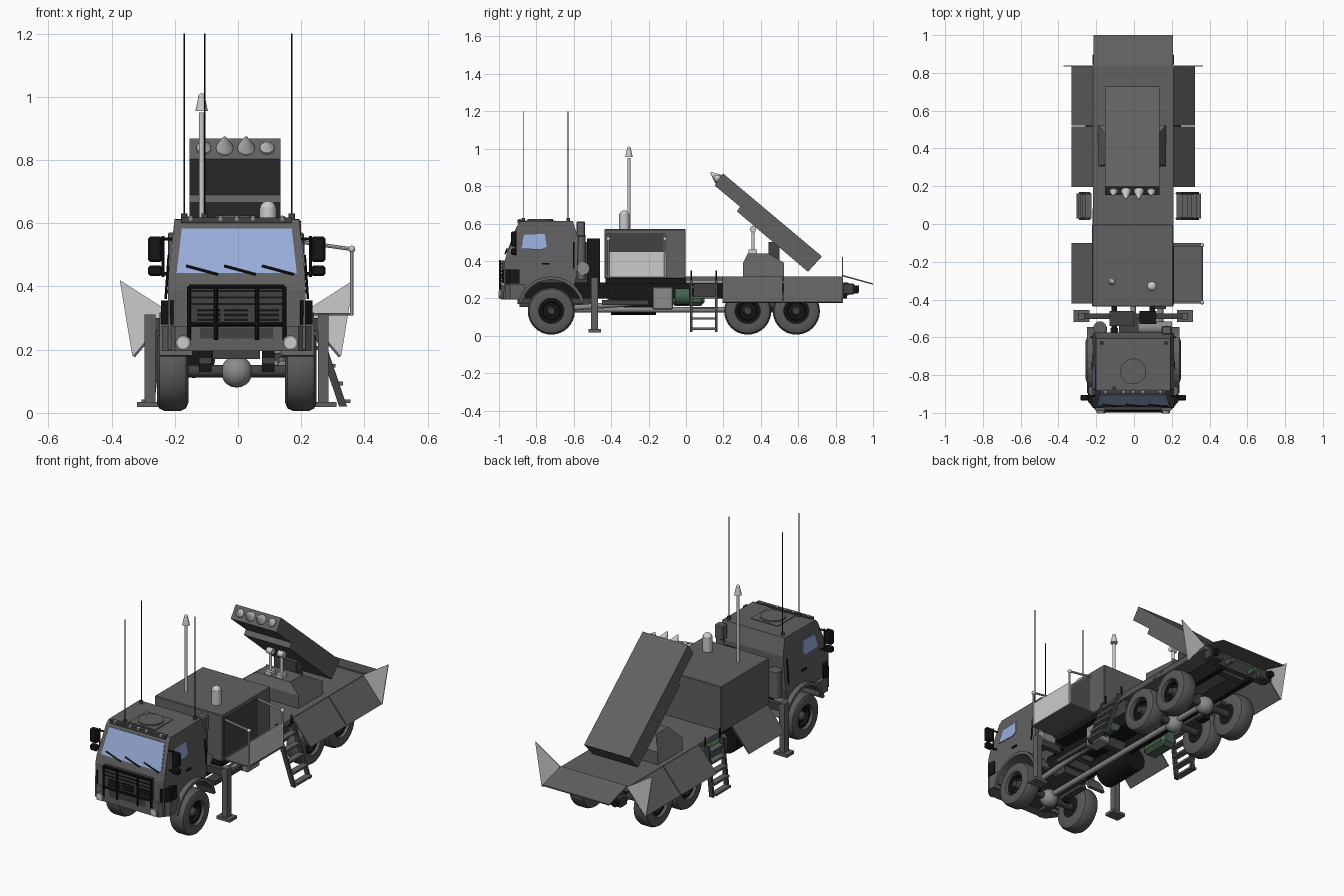
import bpy, bmesh, math
from mathutils import Vector, Matrix

if "Cube" in bpy.data.objects:
    bpy.data.objects.remove(bpy.data.objects["Cube"])

def mat(name, r, g, b):
    m = bpy.data.materials.new(name)
    m.diffuse_color = (r, g, b, 1)
    m.use_nodes = True
    m.node_tree.nodes["Principled BSDF"].inputs["Base Color"].default_value = m.diffuse_color
    return m

BODY = mat("body grey", .12, .12, .12)
DARK = mat("dark grey", .055, .055, .055)
BLACK = mat("black", .008, .008, .008)
TYRE = mat("tyre grey", .10, .10, .10)
LIGHT = mat("light grey", .6, .6, .6)
STEEL = mat("steel grey", .26, .26, .26)
GLASS = mat("window blue", .32, .42, .7)
GREEN = mat("tank green", .06, .12, .07)

def make(name, bm, m, smooth=False):
    bmesh.ops.recalc_face_normals(bm, faces=bm.faces[:])
    me = bpy.data.meshes.new(name)
    bm.to_mesh(me)
    bm.free()
    me.materials.append(m)
    ob = bpy.data.objects.new(name, me)
    bpy.context.collection.objects.link(ob)
    if smooth:
        bpy.context.view_layer.objects.active = ob
        ob.select_set(True)
        bpy.ops.object.shade_smooth_by_angle(angle=math.radians(35))
        ob.select_set(False)
    return ob

def box(name, x, y, z, m, bevel=0):
    bm = bmesh.new()
    bmesh.ops.create_cube(bm, size=1)
    for v in bm.verts:
        v.co = Vector([(a[0] + a[1]) / 2 + c * (a[1] - a[0]) for a, c in zip((x, y, z), v.co)])
    if bevel:
        bmesh.ops.bevel(bm, geom=bm.edges[:], offset=bevel, segments=1, affect='EDGES')
    return make(name, bm, m)

def rod(name, a, b, r, m, r2=None, seg=16):
    a, b = Vector(a), Vector(b)
    d = b - a
    bm = bmesh.new()
    bmesh.ops.create_cone(bm, cap_ends=True, segments=seg, radius1=r, radius2=r if r2 is None else r2, depth=d.length)
    bm.transform(Matrix.Translation((a + b) / 2) @ d.to_track_quat('Z', 'Y').to_matrix().to_4x4())
    return make(name, bm, m, seg > 8)

def ball(name, c, r, m):
    bm = bmesh.new()
    bmesh.ops.create_uvsphere(bm, u_segments=16, v_segments=10, radius=r)
    bm.transform(Matrix.Translation(c))
    return make(name, bm, m, True)

def sweep(name, pts, d, m):
    """Flat polygon extruded along vector d."""
    bm = bmesh.new()
    f = bm.faces.new([bm.verts.new(p) for p in pts])
    r = bmesh.ops.extrude_face_region(bm, geom=[f])
    bmesh.ops.translate(bm, vec=Vector(d), verts=[g for g in r['geom'] if isinstance(g, bmesh.types.BMVert)])
    return make(name, bm, m)

def side(name, yz, x0, x1, m):
    return sweep(name, [(x0, y, z) for y, z in yz], (x1 - x0, 0, 0), m)

def lathe_x(name, prof, c, m, sx):
    """Profile of (x, radius) spun round the x axis."""
    bm = bmesh.new()
    vs = [bm.verts.new((c[0] + sx * x, c[1], c[2] + r)) for x, r in prof]
    es = [bm.edges.new((vs[i], vs[i + 1])) for i in range(len(vs) - 1)]
    bmesh.ops.spin(bm, geom=vs + es, cent=c, axis=(1, 0, 0), angle=math.tau, steps=32)
    bmesh.ops.remove_doubles(bm, verts=bm.verts[:], dist=.0005)
    return make(name, bm, m, True)

def arc(r, a0, a1, n, c=(-.72, .135)):
    return [(c[0] + r * math.cos(math.radians(a0 + (a1 - a0) * i / n)),
             c[1] + r * math.sin(math.radians(a0 + (a1 - a0) * i / n))) for i in range(n + 1)]

CX = -.004
# wheels and axles
TP = [(-.05, .06), (-.05, .1), (-.042, .118), (-.025, .126), (.025, .126), (.042, .118), (.05, .1), (.046, .068), (.03, .064)]
HP = [(-.048, .062), (.03, .066), (.03, .05), (.012, .045), (.012, .0)]
for wy in (-.72, .33, .59):
    for s in (-1, 1):
        c = Vector((CX + s * .203, wy, .132))
        lathe_x("tyre", TP, c, TYRE, s)
        lathe_x("rim", HP, c, BLACK, s)
        rod("hub", c, c + Vector((s * .04, 0, 0)), .03, DARK, .018)
        rod("inner_wheel_disc", c - Vector((s * .049, 0, 0)), c - Vector((s * .045, 0, 0)), .07, GLASS if s > 0 else BLACK)
    rod("axle", (-.17, wy, .132), (.16, wy, .132), .02, DARK)
    ball("differential", (CX, wy, .13), .05, STEEL)

# chassis
for s in (-1, 1):
    x = CX + s * .1
    box("chassis_rail", (x - .015, x + .015), (-.95, .86), (.2, .285), BLACK)
    for wy in (-.72, .46):
        box("leaf_spring", (x - .02, x + .02), (wy - .17, wy + .17), (.155, .175), DARK)
        box("spring_bracket", (x - .02, x + .02), (wy - .03, wy + .03), (.13, .2), BLACK)
for y in (-.9, -.5, -.2, .1, .46, .8):
    box("cross_member", (-.1, .1), (y - .02, y + .02), (.21, .27), DARK)
rod("drive_shaft", (CX, -.72, .14), (CX, .59, .14), .015, STEEL)
box("engine", (-.08, .07), (-.9, -.5), (.17, .33), DARK)
rod("brake_pipe", (.14, -.6, .15), (.14, -.2, .18), .015, STEEL)
rod("air_tank", (-.14, -.4, .18), (-.14, -.16, .18), .07, BLACK)
box("fuel_tank", (-.22, -.12), (-.08, .1), (.16, .28), GREEN, .02)
box("tool_box", (.11, .19), (-.18, -.07), (.14, .26), STEEL, .006)
rod("side_tank", (.16, -.06, .21), (.16, .02, .21), .045, GREEN)
box("valve_box", (.12, .2), (.04, .17), (.2, .28), DARK)
box("step_board", (.11, .17), (-.45, -.2), (.165, .19), DARK)

# cab shell, narrowing above the waist
def hw(z):
    return .217 - max(0, z - .43) * .11
prof = [(-.975, .2), (-.972, .39), (-.96, .435), (-.9, .592), (-.882, .612), (-.605, .614), (-.575, .52), (-.582, .33)]
prof += arc(.165, 45, 155, 8)
cab = side("cab", prof, -1, 1, BODY)
for v in cab.data.vertices:
    v.co.x = CX + v.co.x * hw(v.co.z)

def wind(x, z, off=.003):
    return Vector((x + CX, -.96 + (z - .435) * .382 - off, z))
sweep("windshield", [wind(-.19, .443), wind(.19, .443), wind(.174, .583), wind(-.174, .583)], (0, .004, 0), GLASS)
for x in (-.13, -.01, .11):
    rod("wiper", wind(x - .03, .465, .008), wind(x + .07, .438, .008), .004, BLACK, seg=6)
for s in (-1, 1):
    w = [(-.885, .465), (-.865, .54), (-.755, .545), (-.745, .475), (-.77, .46)]
    sweep("side_window", [(CX + s * (hw(z) + .003), y, z) for y, z in w], (-s * .005, 0, 0), GLASS)
    box("door_handle", sorted((CX + s * .215, CX + s * .222)), (-.77, -.73), (.38, .39), BLACK)
    # front mudguard, corner panel, headlight
    side("front_mudguard", arc(.182, 15, 165, 12) + arc(.165, 165, 15, 12), CX + s * .14, CX + s * .245, BODY)
    sweep("corner_panel", [(CX + s * .2, -.985, .28), (CX + s * .24, -.94, .28), (CX + s * .24, -.94, .355), (CX + s * .2, -.985, .355)], (0, .05, 0), BLACK)
    hx = CX + s * .17
    rod("headlight", (hx, -.97, .222), (hx, -1.0, .222), .024, STEEL)
    rod("headlight_lens", (hx, -.999, .222), (hx, -1.003, .222), .018, LIGHT)
    # mirrors
    mx = CX + s * .258
    box("large_mirror", (mx - .022, mx + .022), (-.935, -.905), (.478, .558), BLACK, .006)
    box("small_mirror", (mx - .022, mx + .022), (-.935, -.905), (.433, .466), BLACK, .006)
    for z in (.55, .44):
        rod("mirror_arm", (CX + s * .2, -.91, z), (mx, -.915, z), .005, BLACK, seg=8)
    rod("mirror_post", (mx - s * .025, -.91, .43), (mx - s * .025, -.91, .56), .005, BLACK, seg=8)
    rod("grab_rail", (CX + s * .225, -.6, .36), (CX + s * .215, -.6, .5), .004, BLACK, seg=8)
# grille, bumper and front guard
box("grille_panel", (-.157, .147), (-.984, -.96), (.28, .402), DARK)
for z in (.295, .31, .325):
    for x in (-.13, -.044, .055):
        box("grille_slot", (x, x + .075), (-.988, -.98), (z - .005, z + .004), BLACK)
for z in (.345, .365, .385):
    box("grille_bar", (-.15, .14), (-.987, -.98), (z - .003, z + .003), BLACK)
plan = [(-.24, -.86), (-.24, -.94), (-.2, -.99), (.192, -.99), (.232, -.94), (.232, -.86)]
sweep("bumper", [(x, y, .195) for x, y in plan], (0, 0, .08), BODY)
box("bumper_recess", (-.12, .11), (-.993, -.985), (.235, .27), DARK)
for x in (-.155, -.07, .06, .147):
    rod("guard_upright", (x, -.993, .23), (x, -.993, .4), .006, BLACK, seg=8)
for z in (.28, .4):
    rod("guard_rail", (-.155, -.993, z), (.147, -.993, z), .006, BLACK, seg=8)
# roof
rod("roof_hatch", (CX, -.78, .61), (CX, -.78, .625), .068, BODY, seg=24)
box("roof_hatch_frame", (-.09, .08), (-.86, -.7), (.608, .617), BODY)
box("roof_visor", (-.18, .17), (-.9, -.875), (.6, .618), DARK)
for x in (-.055, -.004, .047, -.15, .14):
    ball("roof_lamp", (x, -.89, .612), .012, STEEL)
for x, y in ((-.105, -.87), (-.17, -.63), (.17, -.63)):
    rod("whip_antenna", (x, y, .6), (x, y, 1.2), .0025, BLACK, seg=6)
    rod("antenna_base", (x, y, .59), (x, y, .63), .01, DARK)

# equipment behind the cab
box("radiator_pack", (-.13, .0), (-.54, -.46), (.27, .5), DARK)
box("battery_box", (.03, .12), (-.53, -.46), (.27, .52), BLACK)
rod("muffler", (.02, -.55, .36), (.2, -.55, .36), .035, STEEL)
rod("intake_stack", (.175, -.56, .3), (.175, -.56, .54), .022, BODY)
box("intake_head", (.145, .2), (-.585, -.54), (.53, .612), BODY, .006)
rod("filter_can", (-.18, -.55, .3), (-.18, -.55, .45), .035, BODY)

# outriggers
for s in (-1, 1):
    x = CX + s * .274
    box("outrigger_post", (x - .017, x + .017), (-.507, -.47), (.03, .312), BODY)
    box("outrigger_foot", (x - .042, x + .042), (-.52, -.455), (.018, .035), BODY)
    box("outrigger_arm", sorted((CX, x)), (-.503, -.474), (.26, .3), DARK)

# equipment shelter and its mast
box("shelter", (-.222, .208), (-.437, -.002), (.305, .57), BODY, .004)
box("shelter_base", (-.2, .19), (-.43, 0), (.28, .306), BLACK)
box("shelter_door", (.206, .211), (-.425, -.12), (.33, .55), DARK)
rod("mast", (-.115, -.305, .57), (-.115, -.305, .95), .008, LIGHT)
rod("mast_head", (-.115, -.305, .955), (-.115, -.305, 1.0), .02, LIGHT, .01)
ball("mast_tip", (-.115, -.305, 1.0), .011, LIGHT)
rod("dome_body", (.095, -.33, .57), (.095, -.33, .65), .027, LIGHT)
ball("dome_top", (.095, -.33, .645), .026, LIGHT)
# folded-out walkway with railing on the right, hanging panel on the left
box("walkway", (.2, .365), (-.42, -.1), (.308, .316), BODY)
box("walkway_side_panel", (.357, .362), (-.42, -.105), (.316, .45), LIGHT)
for y in (-.415, -.112):
    rod("railing_post", (.36, y, .31), (.36, y, .52), .006, LIGHT, seg=8)
    rod("railing_arm", (.205, y, .54), (.36, y, .518), .006, LIGHT, seg=8)
    ball("railing_knob", (.36, y, .518), .011, LIGHT)
def flap(name, s, y0, y1, m=BODY):
    sweep(name, [(CX + s * .212, y0, .318), (CX + s * .328, y0, .18), (CX + s * .322, y0, .176), (CX + s * .206, y0, .312)], (0, y1 - y0, 0), m)
flap("hanging_panel", -1, -.42, -.1)

# rear deck, side flaps, gussets and tail flap
box("deck", (-.218, .21), (-.002, .84), (.29, .318), BODY)
for s in (-1, 1):
    flap("side_flap", s, .195, .515)
    flap("side_flap", s, .521, .84)
    sweep("flap_gusset", [(CX + s * .21, .834, .318), (CX + s * .37, .834, .42), (CX + s * .33, .834, .178)], (0, .005, 0), LIGHT)
    box("tail_lamp", sorted((CX + s * .13, CX + s * .215)), (.84, .9), (.22, .28), DARK, .006)
    rod("tail_lens", (CX + s * .19, .9, .25), (CX + s * .19, .925, .25), .02, BLACK)
    rod("tow_hook", (CX + s * .08, .84, .24), (CX + s * .08, .92, .24), .015, GREEN)
side("tail_flap", [(.838, .325), (1.0, .28), (1.0, .273), (.838, .317)], -.215, .207, BODY)
box("rear_beam", (-.2, .19), (.84, .87), (.215, .285), DARK)

# ladders
for s, xt, xb, zt in ((1, .225, .345, .3), (-1, -.235, -.29, .3)):
    for y in (.028, .162):
        sweep("ladder_side", [(xt, y - .007, zt), (xt + s * .025, y - .007, zt), (xb, y - .007, .02), (xb - s * .025, y - .007, .02)], (0, .014, 0), DARK)
        rod("ladder_handle", (xt, y, .28), (xt, y, .35), .005, BLACK, seg=8)
    for i in range(5):
        t = (i + .3) / 5
        x, z = xb + (xt - xb) * t, .02 + (zt - .02) * t
        box("ladder_rung", (x - .018, x + .018), (.028, .162), (z - .006, z + .006), BODY)

# launcher pedestal
pd = [(.305, .315), (.305, .39), (.33, .44), (.44, .44), (.525, .39), (.525, .315)]
ped = side("launcher_pedestal", pd, -.19, .17, BODY)
for v in ped.data.vertices:
    if v.co.z > .42:
        v.co.x = -.01 + (v.co.x + .01) * .6
for x in (-.045, .025):
    box("piston_foot", (x - .018, x + .018), (.335, .38), (.44, .46), LIGHT)
    rod("piston", (x, .358, .45), (x, .358, .57), .009, LIGHT)
    rod("piston_head", (x - .018, .358, .57), (x + .018, .358, .57), .017, LIGHT)
# raised launcher case and missile noses
case = [(.198, .868), (.153, .803), (.289, .69), (.272, .665), (.652, .342), (.727, .424)]
side("launcher_case", case, -.153, .135, BODY)
box("launcher_pivot", (-.08, .06), (.44, .5), (.4, .5), DARK)
u = Vector((0, -.766, .643))
for x, r, l in ((-.108, .023, .035), (-.042, .027, .058), (.026, .027, .058), (.092, .023, .035)):
    c = Vector((x, .177, .835))
    rod("missile_collar", c - u * .02, c + u * .008, r, LIGHT)
    rod("missile_nose", c + u * .008, c + u * l, r, LIGHT, .004)
